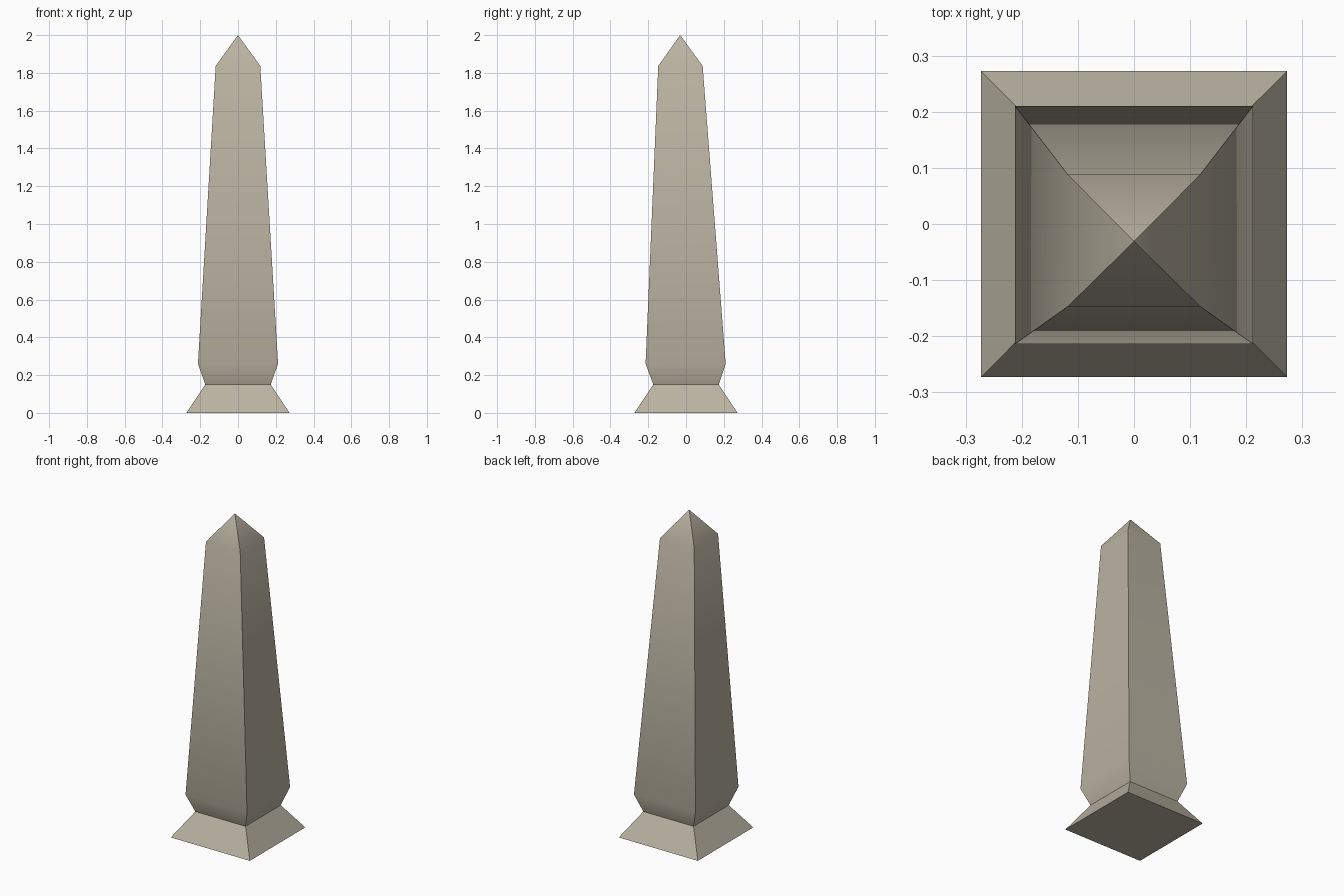
import bpy, bmesh, math

if "Cube" in bpy.data.objects:
    bpy.data.objects.remove(bpy.data.objects["Cube"])

stone = bpy.data.materials.new("weathered stone")
stone.diffuse_color = (0.49, 0.45, 0.36, 1)
stone.use_nodes = True
stone.node_tree.nodes["Principled BSDF"].inputs["Base Color"].default_value = stone.diffuse_color

NECK = (0.15, 0.173, -0.173, 0.173)


def stacked(name, rings, apex=None, floor=False):
    """Skin rectangular rings (z, half width, front y, back y), optionally closed to a point."""
    bm = bmesh.new()
    loops = []
    for z, hx, y0, y1 in rings:
        loops.append([bm.verts.new(p) for p in
                      ((-hx, y0, z), (hx, y0, z), (hx, y1, z), (-hx, y1, z))])
    for lo, hi in zip(loops, loops[1:]):
        for i in range(4):
            j = (i + 1) % 4
            bm.faces.new((lo[i], lo[j], hi[j], hi[i]))
    if apex:
        tip = bm.verts.new(apex)
        for i in range(4):
            bm.faces.new((loops[-1][i], loops[-1][(i + 1) % 4], tip))
    if floor:
        bm.faces.new(loops[0][::-1])
    me = bpy.data.meshes.new(name)
    bm.to_mesh(me)
    bm.free()
    me.materials.append(stone)
    ob = bpy.data.objects.new(name, me)
    bpy.context.collection.objects.link(ob)
    return ob


# Flared foot, flat shaded
stacked("base", [(0, 0.273, -0.273, 0.273), NECK], floor=True)

# Tapering shaft leaning slightly forward, with a pyramid tip
shaft = stacked("shaft", [NECK,
                          (0.26, 0.212, -0.214, 0.21),
                          (1.837, 0.118, -0.147, 0.088)],
                apex=(0, -0.031, 2.0))

# Soft shading along the height, sharp vertical corners
bpy.context.view_layer.objects.active = shaft
shaft.select_set(True)
bpy.ops.object.shade_smooth_by_angle(angle=math.radians(45))
